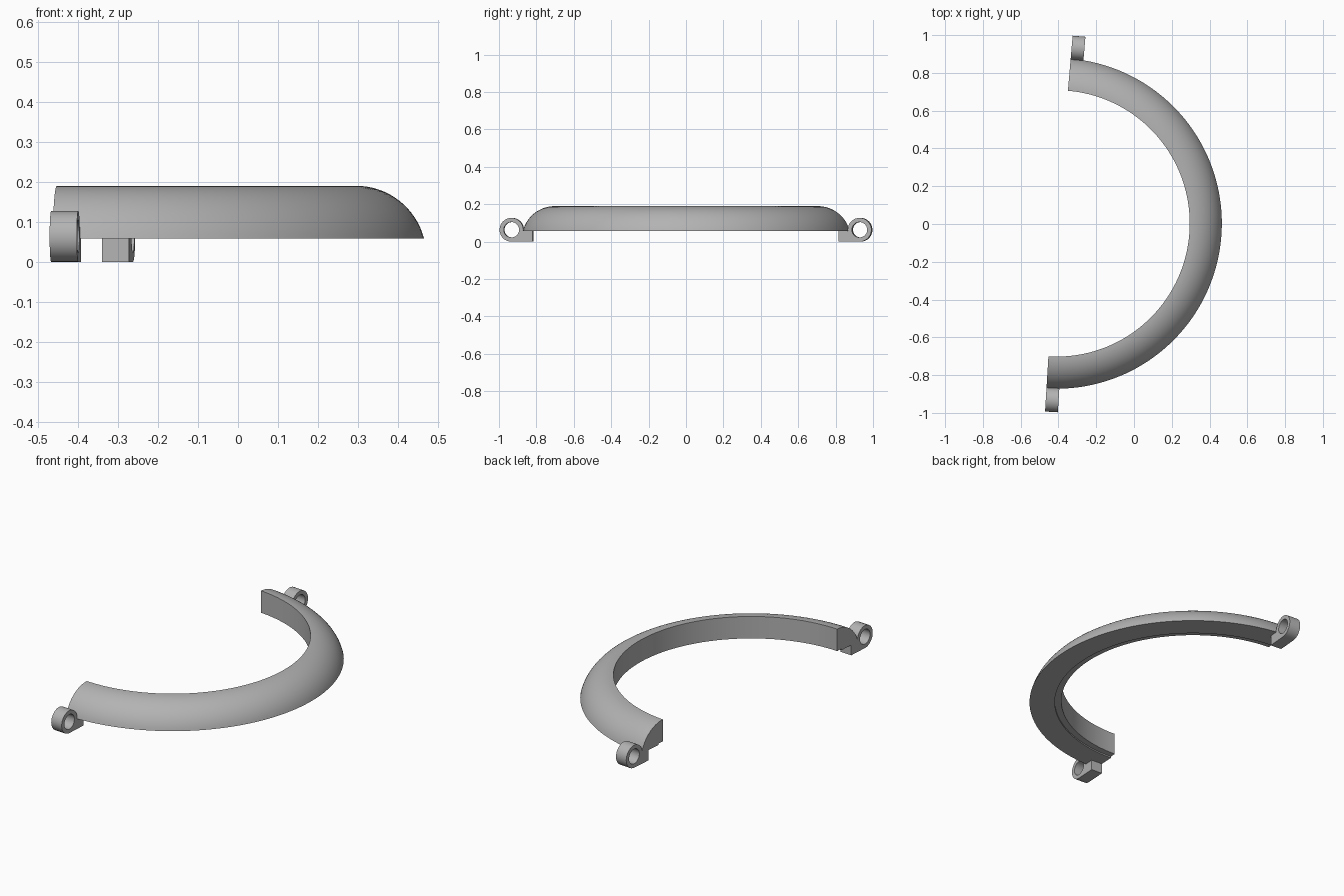
import bpy, bmesh, math
from mathutils import Matrix, Vector

cube = bpy.data.objects.get("Cube")
if cube:
    bpy.data.objects.remove(cube, do_unlink=True)

CENTRE = Vector((-0.41, 0.003, 0))
START, END = math.radians(-93.5), math.radians(85.1)
INNER, OUTER, BASE, TOP = 0.705, 0.875, 0.058, 0.19
LUG_WIDTH = 0.068

grey = bpy.data.materials.new("plain grey")
grey.use_nodes = True
colour = (0.45, 0.45, 0.45, 1)
grey.diffuse_color = colour
grey.node_tree.nodes["Principled BSDF"].inputs["Base Color"].default_value = colour


def finish(obj):
    obj.data.materials.append(grey)
    bpy.ops.object.select_all(action='DESELECT')
    obj.select_set(True)
    bpy.context.view_layer.objects.active = obj
    bpy.ops.object.shade_smooth_by_angle(angle=math.radians(30))


def link(name, data):
    obj = bpy.data.objects.new(name, data)
    bpy.context.collection.objects.link(obj)
    return obj


# Half ring: domed cross-section with a shallow step under the inner edge
def build_ring():
    width, height = OUTER - INNER, TOP - BASE
    radius = (width ** 2 + height ** 2) / (2 * height)
    sweep = math.asin(width / radius)
    profile = [(INNER, BASE + 0.008), (INNER + 0.035, BASE + 0.008),
               (INNER + 0.035, BASE), (OUTER, BASE)]
    steps = 16
    for i in range(1, steps + 1):
        a = sweep * (1 - i / steps)
        profile.append((INNER + radius * math.sin(a), TOP - radius + radius * math.cos(a)))

    bm = bmesh.new()
    spin = Matrix.Rotation(START, 3, 'Z')
    face = bm.faces.new([bm.verts.new(CENTRE + spin @ Vector((r, 0, z))) for r, z in profile])
    cap = bm.faces.new([bm.verts.new(v.co) for v in face.verts])
    bmesh.ops.spin(bm, geom=[face] + list(face.edges) + list(face.verts), cent=CENTRE,
                   axis=(0, 0, 1), angle=END - START, steps=96)
    bmesh.ops.remove_doubles(bm, verts=bm.verts, dist=0.00001)
    bmesh.ops.recalc_face_normals(bm, faces=bm.faces)
    mesh = bpy.data.meshes.new("half_ring")
    bm.to_mesh(mesh)
    bm.free()
    finish(link("half_ring", mesh))


# Hinge lug: round eye with a foot that runs under the ring end
def build_lug(name, angle, side):
    eye_r, eye_z, radius = 0.934, 0.0635, 0.0635

    def arc(r, first, last, count):
        for i in range(count):
            a = math.radians(first + (last - first) * i / (count - 1))
            yield eye_r + r * math.cos(a), eye_z + r * math.sin(a)

    outline = list(arc(radius, -90, 180, 37)) + [(0.82, BASE + 0.002), (0.82, 0)]
    hole = list(arc(0.041, 0, 350, 36))
    curve = bpy.data.curves.new(name, 'CURVE')
    curve.dimensions = '2D'
    curve.fill_mode = 'BOTH'
    curve.extrude = LUG_WIDTH / 2
    for points in (outline, hole):
        spline = curve.splines.new('POLY')
        spline.points.add(len(points) - 1)
        for p, (x, y) in zip(spline.points, points):
            p.co = (x, y, 0, 1)
        spline.use_cyclic_u = True

    temp = link(name + "_outline", curve)
    graph = bpy.context.evaluated_depsgraph_get()
    mesh = bpy.data.meshes.new_from_object(temp.evaluated_get(graph))
    bpy.data.objects.remove(temp, do_unlink=True)

    # Stand the outline up along the ring radius, flush with the cut end
    radial = Vector((math.cos(angle), math.sin(angle), 0))
    up = Vector((0, 0, 1))
    across = radial.cross(up)
    place = Matrix((radial, up, across)).transposed().to_4x4()
    place.translation = CENTRE + across * side * LUG_WIDTH / 2
    mesh.transform(place)
    bm = bmesh.new()
    bm.from_mesh(mesh)
    bmesh.ops.remove_doubles(bm, verts=bm.verts, dist=0.00001)
    bmesh.ops.recalc_face_normals(bm, faces=bm.faces)
    bm.to_mesh(mesh)
    bm.free()
    mesh.name = name
    finish(link(name, mesh))


build_ring()
build_lug("back_hinge_lug", END, 1)
build_lug("front_hinge_lug", START, -1)
